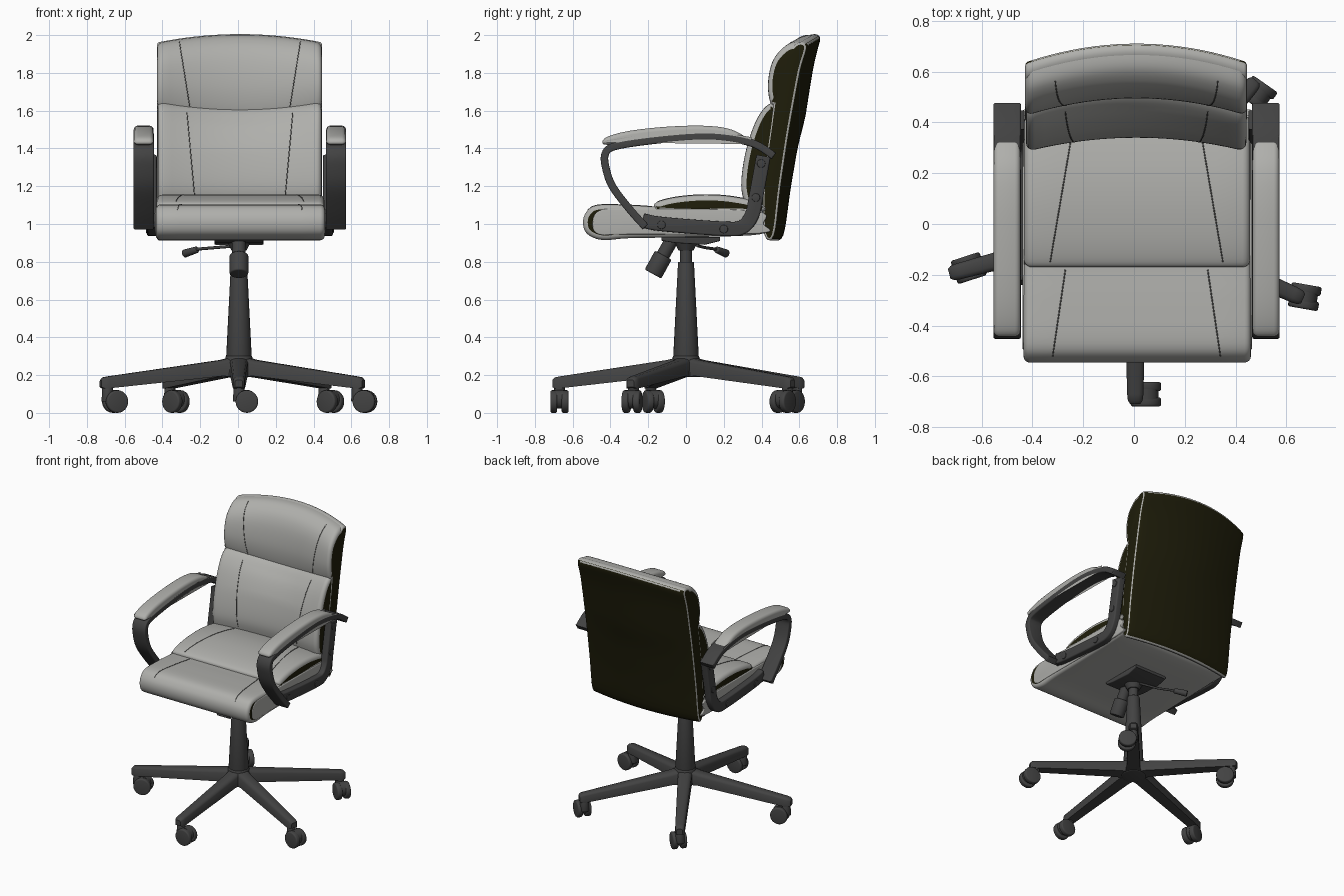
import bpy, bmesh, math
from mathutils import Vector
from mathutils.bvhtree import BVHTree

if "Cube" in bpy.data.objects:
    bpy.data.objects.remove(bpy.data.objects["Cube"])


def material(name, rgb):
    m = bpy.data.materials.new(name)
    m.use_nodes = True
    m.diffuse_color = (*rgb, 1)
    bsdf = next(n for n in m.node_tree.nodes if n.type == 'BSDF_PRINCIPLED')
    bsdf.inputs["Base Color"].default_value = (*rgb, 1)
    bsdf.inputs["Roughness"].default_value = 0.6
    return m


LEATHER = material("light grey leather", (0.43, 0.43, 0.41))
OLIVE = material("dark olive fabric", (0.013, 0.012, 0.003))
PLASTIC = material("charcoal plastic", (0.055, 0.055, 0.055))
SEAM = material("seam grey", (0.12, 0.12, 0.115))
CX = 0.01  # centre line of the seat


def finish(name, bm, mats, angle=40):
    bmesh.ops.recalc_face_normals(bm, faces=bm.faces)
    me = bpy.data.meshes.new(name)
    bm.to_mesh(me)
    bm.free()
    ob = bpy.data.objects.new(name, me)
    bpy.context.collection.objects.link(ob)
    for m in mats:
        me.materials.append(m)
    bpy.ops.object.select_all(action='DESELECT')
    ob.select_set(True)
    bpy.context.view_layer.objects.active = ob
    bpy.ops.object.shade_smooth_by_angle(angle=math.radians(angle))
    return ob


def spline(pts, closed=True, n=5):
    """Catmull-Rom curve through 2D points."""
    p = [Vector(q) for q in pts]
    count, out = len(p), []
    for i in range(count if closed else count - 1):
        if closed:
            a, b, c, d = (p[(i + k) % count] for k in (-1, 0, 1, 2))
        else:
            a, b, c, d = (p[min(max(i + k, 0), count - 1)] for k in (-1, 0, 1, 2))
        for j in range(n):
            t = j / n
            out.append(0.5 * (2 * b + (c - a) * t + (2 * a - 5 * b + 4 * c - d) * t * t
                              + (3 * b - a - 3 * c + d) * t ** 3))
    return out if closed else out + [p[-1]]


def normals(p, closed=True):
    res = []
    for i in range(len(p)):
        a = p[i - 1] if closed or i else p[0]
        b = p[(i + 1) % len(p)] if closed else p[min(i + 1, len(p) - 1)]
        t = (b - a).normalized()
        res.append(Vector((t.y, -t.x)))
    return res


def ribbon(pts, half):
    """Outline of a thick path."""
    p = spline(pts, closed=False)
    nm = normals(p, closed=False)
    return [a + n * half for a, n in zip(p, nm)] + [a - n * half for a, n in zip(p, nm)][::-1]


def slab(name, prof, x0, x1, r, mats, warp=None, inner=1, rule=None):
    """Side profile (y, z) swept along x with rounded ends; caps use material 1."""
    area = sum(a.x * b.y - b.x * a.y for a, b in zip(prof, prof[1:] + prof[:1]))
    if area < 0:
        prof = prof[::-1]
    nm = normals(prof)
    arc = [(r * (1 - math.sin(a)), r * (1 - math.cos(a))) for a in [math.pi / 8 * k for k in range(5)]]
    # arc pairs: inset of the profile against distance from the end
    stations = [(x0 + d, s) for s, d in arc]
    stations += [(x0 + r + (x1 - x0 - 2 * r) * k / inner, 0) for k in range(1, inner)]
    stations += [(x1 - d, s) for s, d in arc[::-1]]
    bm = bmesh.new()
    rings = []
    for x, s in stations:
        ring = []
        for q, n in zip(prof, nm):
            v = Vector((x, q.x - n.x * s, q.y - n.y * s))
            ring.append(bm.verts.new(warp(v) if warp else v))
        rings.append(ring)
    for a, b in zip(rings, rings[1:]):
        for i in range(len(a)):
            j = (i + 1) % len(a)
            bm.faces.new((a[i], a[j], b[j], b[i]))
    for ring in (rings[0], rings[-1]):
        bm.faces.new(ring).material_index = min(1, len(mats) - 1)
    bmesh.ops.recalc_face_normals(bm, faces=bm.faces)
    if rule:
        for f in bm.faces:
            if rule(f):
                f.material_index = 1
    return finish(name, bm, mats)


def cyl(name, p0, p1, r0, r1=None, mat=PLASTIC, bevel=0.0, seg=24):
    p0, p1 = Vector(p0), Vector(p1)
    d = p1 - p0
    bm = bmesh.new()
    bmesh.ops.create_cone(bm, cap_ends=True, segments=seg, radius1=r0,
                          radius2=r0 if r1 is None else r1, depth=d.length)
    if bevel:
        rims = [e for e in bm.edges if any(len(f.verts) > 4 for f in e.link_faces)]
        bmesh.ops.bevel(bm, geom=rims, offset=bevel, segments=3, affect='EDGES', profile=0.5)
    rot = d.to_track_quat('Z', 'Y')
    for v in bm.verts:
        v.co = rot @ v.co + (p0 + p1) / 2
    return finish(name, bm, [mat])


def tube(name, pts, radius, mat):
    cu = bpy.data.curves.new(name, 'CURVE')
    cu.dimensions = '3D'
    cu.bevel_depth, cu.bevel_resolution, cu.use_fill_caps = radius, 2, True
    sp = cu.splines.new('POLY')
    sp.points.add(len(pts) - 1)
    for q, v in zip(sp.points, pts):
        q.co = (*v, 1)
    cu.materials.append(mat)
    bpy.context.collection.objects.link(bpy.data.objects.new(name, cu))


def seam(name, ob, start, end, direction):
    """Stitch line projected onto a cushion."""
    tree = BVHTree.FromPolygons([v.co for v in ob.data.vertices], [p.vertices for p in ob.data.polygons])
    d, pts = Vector(direction), []
    for k in range(21):
        hit = tree.ray_cast(Vector(start).lerp(Vector(end), k / 20), d)[0]
        if hit:
            pts.append(hit)
    if len(pts) > 1:
        tube(name, pts, 0.0025, SEAM)


def back_warp(v):
    """Bow the backrest in plan and arch its top edge."""
    t = 1 - min(1, abs(v.x - CX) / 0.44) ** 2
    z = v.z
    lift = -0.05 * min(max((z - 1.4) / 0.2, 0), 1) + 0.095 * min(max((z - 1.62) / 0.28, 0), 1)
    return Vector((v.x, v.y + t * (0.05 + 0.025 * (z - 0.95)), z + t * lift))


# Seat
seat = slab("seat_cushion", spline([(-.545, 1.0), (-.53, 1.06), (-.47, 1.10), (-.3, 1.10), (-.1, 1.09), (.36, 1.09),
            (.41, 1.0), (.39, .945), (0, .93), (-.3, .925), (-.44, .915), (-.52, .945)]),
            CX - .445, CX + .45, .025, [LEATHER, OLIVE], inner=8)
slab("seat_side_panel", spline([(-.495, 1.0), (-.46, 1.07), (-.3, 1.08), (.36, 1.07), (.41, 1.0), (.39, .95),
     (-.3, .945), (-.46, .945)]), CX - .449, CX + .454, .006, [LEATHER])
pad = slab("seat_pad", spline([(-.17, 1.09), (-.15, 1.118), (-.05, 1.143), (.1, 1.155), (.25, 1.145), (.4, 1.11),
           (.4, 1.06), (.1, 1.05), (-.15, 1.06)]), CX - .442, CX + .447, .03, [LEATHER, OLIVE], inner=8)

# Backrest
slab("back_body", spline([(.465, .94), (.50, 1.2), (.545, 1.5), (.60, 1.8), (.635, 1.94), (.57, 1.945), (.49, 1.8),
     (.44, 1.5), (.405, 1.2), (.41, .95)]), CX - .438, CX + .434, .012, [LEATHER, OLIVE], back_warp, 20,
     lambda f: f.normal.y > 0.6).data.polygons
lumbar = slab("lower_back_cushion", spline([(.42, 1.0), (.33, 1.05), (.29, 1.15), (.285, 1.25), (.31, 1.4),
              (.36, 1.55), (.42, 1.635), (.48, 1.63), (.46, 1.4), (.44, 1.2)]),
              CX - .435, CX + .432, .035, [LEATHER, OLIVE], back_warp, 20)
head = slab("head_cushion", spline([(.47, 1.625), (.44, 1.64), (.425, 1.74), (.45, 1.86), (.52, 1.94), (.59, 1.957),
            (.635, 1.94), (.60, 1.85), (.55, 1.7)]), CX - .438, CX + .434, .03, [LEATHER, OLIVE], back_warp, 20)

# Stitching and arms on both sides
for side, s in (("right", -1), ("left", 1)):
    fwd, down = (0, 1, 0), (0, 0, -1)
    seam(side + "_head_seam", head, (CX + s * .32, -1, 1.965), (CX + s * .265, -1, 1.62), fwd)
    seam(side + "_back_seam", lumbar, (CX + s * .28, -1, 1.59), (CX + s * .24, -1, 1.15), fwd)
    seam(side + "_pad_seam", pad, (CX + s * .26, .32, 2), (CX + s * .34, -.15, 2), down)
    seam(side + "_seat_seam", seat, (CX + s * .28, -.18, 2), (CX + s * .33, -.52, 2), down)

    def span(a, b):
        return sorted((CX + s * a, CX + s * b))

    slab(side + "_arm_loop", ribbon([(.465, 1.36), (.36, 1.425), (.2, 1.458), (.04, 1.462), (-.2, 1.44), (-.38, 1.41),
         (-.428, 1.37), (-.425, 1.3), (-.39, 1.2), (-.3, 1.08), (-.215, .985)], .02),
         *span(.455, .563), .008, [PLASTIC])
    slab(side + "_arm_bracket", ribbon([(-.23, 1.02), (-.13, 1.0), (.2, .975), (.3, .985), (.35, 1.05), (.37, 1.14),
         (.41, 1.36)], .038), *span(.44, .492), .01, [PLASTIC])
    slab(side + "_arm_pad", spline([(-.44, 1.425), (-.42, 1.46), (-.3, 1.493), (-.1, 1.515), (.1, 1.52), (.24, 1.5),
         (.345, 1.44), (.3, 1.445), (.1, 1.468), (-.2, 1.452), (-.38, 1.422)]),
         *span(.457, .562), .022, [LEATHER])
    for i, (y, z) in enumerate([(-.13, .995), (.2, .973), (.37, 1.14), (.398, 1.32)]):
        cyl(f"{side}_arm_bolt_{i}", (CX + s * .48, y, z), (CX + s * .497, y, z), .022, bevel=.004)

# Tilt mechanism, knob and lever
slab("mechanism_plate", [Vector(q) for q in [(-.13, .93), (-.13, .912), (-.06, .9), (.1, .89), (.18, .91), (.18, .93)]],
     -.125, .135, .006, [PLASTIC])
cyl("mechanism_housing", (.005, 0, .86), (.005, 0, .92), .04, .07)
cyl("knob_stem", (.005, -.07, .925), (.005, -.13, .82), .036)
cyl("tension_knob", (.005, -.12, .835), (.005, -.175, .735), .05, bevel=.008)
tube("lever_rod", [Vector(q) for q in [(0, .06, .885), (-.12, .1, .875), (-.24, .17, .865)]], .008, PLASTIC)
cyl("lever_grip", (-.215, .16, .865), (-.285, .215, .843), .017, .022, bevel=.006)

# Column
cyl("gas_lift", (.005, 0, .75), (.005, 0, .9), .032)
cyl("column_cover", (.005, 0, .29), (.005, 0, .8), .068, .042, bevel=.004)
cyl("base_hub", (.005, 0, .19), (.005, 0, .305), .085, .07, bevel=.012)


def leg(name, angle, length):
    bm = bmesh.new()
    c, s = math.cos(angle), math.sin(angle)
    rings = []
    for r, w, lo, hi in [(.02, .05, .19, .3), (.1, .046, .195, .28), (length, .032, .13, .193),
                         (length + .025, .029, .13, .188), (length + .038, .02, .137, .175)]:
        b = w * 0.45
        sec = [(-w, lo), (w, lo), (w, hi - b), (w * .8, hi - b * .35), (w * .45, hi),
               (-w * .45, hi), (-w * .8, hi - b * .35), (-w, hi - b)]
        rings.append([bm.verts.new((.005 + r * c - q * s, r * s + q * c, z)) for q, z in sec])
    for a, b in zip(rings, rings[1:]):
        for i in range(len(a)):
            j = (i + 1) % len(a)
            bm.faces.new((a[i], a[j], b[j], b[i]))
    bm.faces.new(rings[0])
    bm.faces.new(rings[-1])
    finish(name, bm, [PLASTIC])


# Five legs with swivelling twin-wheel casters: angle, length, caster heading
legs = {"front": (-90, .67, 0), "left": (-24, .685, -10), "right": (195, .72, 18),
        "back_left": (50, .7, -35), "back_right": (122, .69, -40)}
for name, (ang, length, heading) in legs.items():
    ang, heading = math.radians(ang), math.radians(heading)
    leg(name + "_leg", ang, length)
    px, py = .005 + length * math.cos(ang), length * math.sin(ang)
    fx, fy = math.cos(heading), math.sin(heading)
    centre = Vector((px + .042 * fx, py + .042 * fy, .06))
    axis = Vector((-fy, fx, 0))
    cyl(name + "_caster_stem", (px, py, .06), (px, py, .14), .032, .028, bevel=.004)
    up = Vector((0, 0, .012))
    cyl(name + "_caster_body", centre + up - axis * .02, centre + up + axis * .02, .05)
    for side, s in (("inner", -1), ("outer", 1)):
        cyl(f"{name}_{side}_wheel", centre + axis * s * .012, centre + axis * s * .048, .06, bevel=.009)
